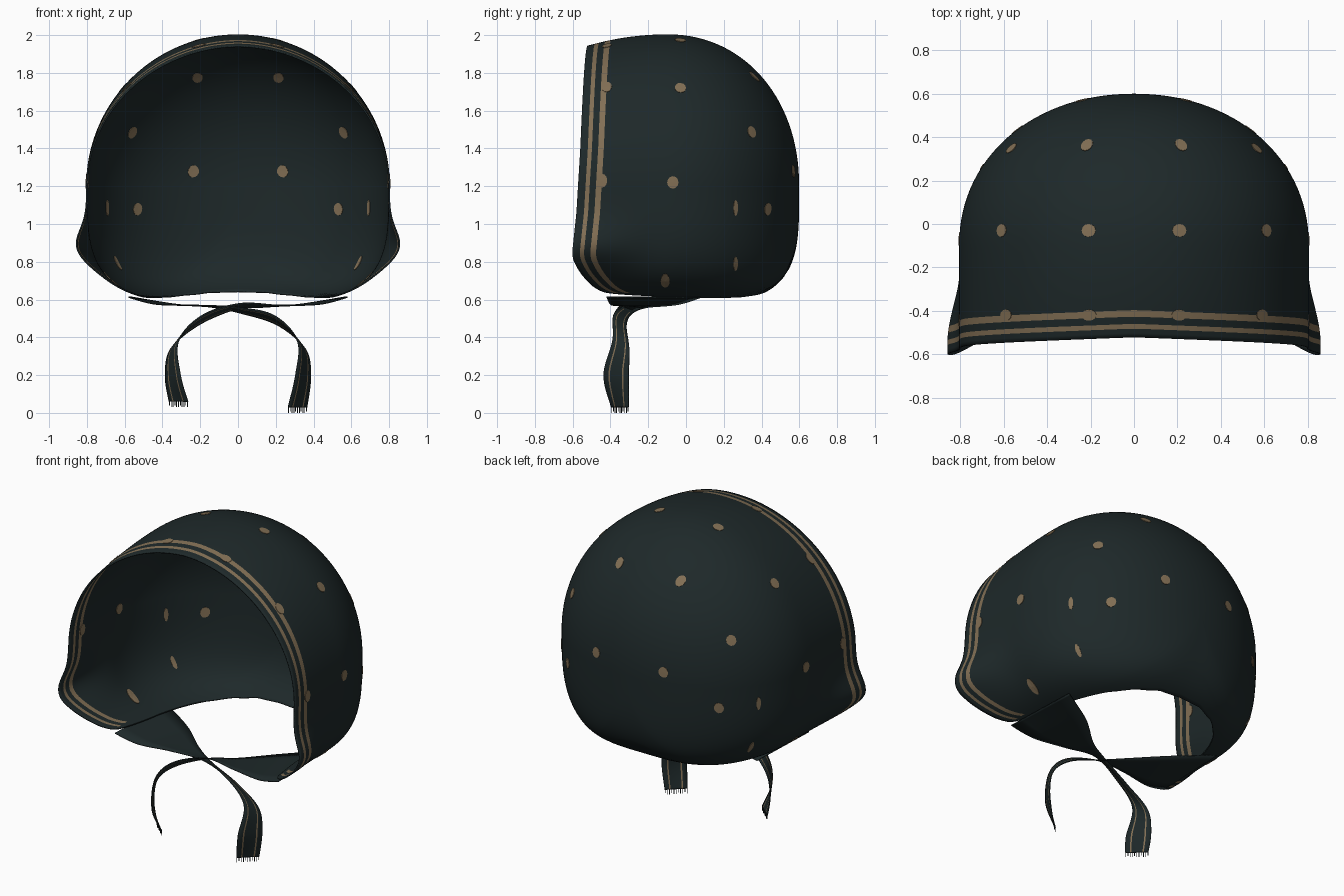
import bpy, bmesh, math
from mathutils import Vector

cube = bpy.data.objects.get("Cube")
if cube:
    bpy.data.objects.remove(cube, do_unlink=True)


def material(name, color):
    m = bpy.data.materials.new(name)
    m.use_nodes = True
    m.diffuse_color = (*color, 1)
    m.node_tree.nodes["Principled BSDF"].inputs["Base Color"].default_value = (*color, 1)
    return m


CLOTH = material("dark teal cloth", (0.0128, 0.0215, 0.0225))
GOLD = material("dull gold print", (0.225, 0.16, 0.09))

CENTER_Z, WIDTH, DOWN, SQUARE = 1.2, 0.8, 0.62, 3.6
MID_Y, DEPTH = -0.1, 0.695


def smooth(t):
    t = min(1.0, max(0.0, t))
    return t * t * (3 - 2 * t)


def a_of(y):
    t = (y - MID_Y) / DEPTH
    return t if t < 0 else math.asin(min(t, 1))


def taper(th, a):
    """Shrink of the section's width and height towards the back."""
    if a <= 0:
        return 1, 1
    t = math.sin(a)
    p = 2.1 + 1.7 * smooth(-math.cos(th) * 1.3)
    return max(0.0, 1 - t ** 2.1) ** 0.48, max(0.0, 1 - t ** p) ** (1 / p)


def shell_point(th, a):
    """Hood surface: th turns about the front-back axis, a runs front to back."""
    s, c = math.sin(th), math.cos(th)
    y = MID_Y + DEPTH * (a if a < 0 else math.sin(a))
    fx, fz = taper(th, a)
    if c >= 0:
        r = WIDTH
        fz *= 1 - 0.075 * (min(0, y - MID_Y) / 0.42) ** 2
    else:
        r = (abs(s / WIDTH) ** SQUARE + abs(c / DOWN) ** SQUARE) ** (-1 / SQUARE)
    x, z = r * s * fx, r * c * fz + CENTER_Z
    # Cheek flare beside the face opening
    flare = 0.075 * math.exp(-((z - 0.87) / 0.13) ** 2) * smooth((-0.15 - y) / 0.4)
    return Vector((x + math.copysign(flare, s) * min(1, abs(x) / 0.5), y, z))


# Front edge: angle from the crown against depth, ending at the nape
RIM = [(0, -0.52), (75, -0.56), (100, -0.58), (116, -0.605), (122, -0.565), (131, -0.48),
       (136, -0.4), (138.5, -0.1), (141, 0.2), (148, 0.35), (160, 0.41), (180, 0.42)]


def rim_raw(deg):
    deg = abs(deg)
    if deg > 180:
        deg = 360 - deg
    for (d0, y0), (d1, y1) in zip(RIM, RIM[1:]):
        if deg <= d1:
            return y0 + (y1 - y0) * (deg - d0) / (d1 - d0)
    return RIM[-1][1]


def rim_y(deg):
    return sum(rim_raw(deg + k) for k in (-2, -1, 0, 1, 2)) / 5


def finish(name, bm, thickness, soft=True):
    bmesh.ops.recalc_face_normals(bm, faces=bm.faces)
    me = bpy.data.meshes.new(name)
    bm.to_mesh(me)
    bm.free()
    me.materials.append(CLOTH)
    me.materials.append(GOLD)
    ob = bpy.data.objects.new(name, me)
    bpy.context.collection.objects.link(ob)
    for p in me.polygons:
        p.use_smooth = soft
    mod = ob.modifiers.new("cloth thickness", "SOLIDIFY")
    mod.thickness = thickness
    mod.offset = 0


# Hood shell with two printed bands behind the face edge
N, M = 480, 40
HEM = [0, 0.02, 0.04, 0.062, 0.095, 0.125]
bm = bmesh.new()
rows = []
for i in range(N):
    deg = -180 + 360 * i / N
    y0 = rim_y(deg)
    start = a_of(y0 + HEM[-1])
    params = [a_of(y0 + h) for h in HEM]
    params += [start + (math.pi / 2 - start) * j / M for j in range(1, M + 1)]
    rows.append([bm.verts.new(shell_point(math.radians(deg), a)) for a in params])
for i in range(N):
    r, q = rows[i], rows[(i + 1) % N]
    on_band = abs(-180 + 360 * (i + 0.5) / N) < 134
    for j in range(len(r) - 1):
        face = bm.faces.new((r[j], q[j], q[j + 1], r[j + 1]))
        face.material_index = int(on_band and j in (2, 4))
bmesh.ops.remove_doubles(bm, verts=bm.verts, dist=0.0005)
finish("hood_shell", bm, 0.008)

# Printed dots on both sides of the cloth: position, with size around and along the hood
ROUND, DEEP, BUMP = (0.033, 0.03), (0.028, 0.037), (0.036, 0.026)
LONG, THIN = (0.055, 0.024), (0.042, 0.014)
DOTS = [((0.22, 0.36, 1.79), DEEP), ((0.59, 0.345, 1.5), ROUND), ((0.195, 0.565, 1.265), ROUND),
        ((0.48, 0.43, 1.09), ROUND), ((0.21, -0.03, 1.98), ROUND), ((0.62, -0.03, 1.73), ROUND),
        ((0.8, -0.07, 1.22), ROUND), ((0.2, -0.418, 1.95), BUMP), ((0.57, -0.418, 1.73), BUMP),
        ((0.78, -0.443, 1.23), BUMP), ((0.69, -0.11, 0.69), LONG), ((0.67, 0.26, 0.77), THIN),
        ((0.73, 0.26, 1.08), THIN)]
bm = bmesh.new()
for (x, y, z), (around, along) in DOTS:
    h, a = z - CENTER_Z, a_of(y)
    fx, fz = taper(math.atan2(x, h), a)
    th = math.atan2(x / fx, h / fz)
    for side in (-1, 1):
        e = 0.01
        du = (shell_point(side * th + e, a) - shell_point(side * th - e, a)).length / (2 * e)
        dv = (shell_point(side * th, a + e) - shell_point(side * th, a - e)).length / (2 * e)
        mid = bm.verts.new(shell_point(side * th, a))
        ring = []
        for k in range(12):
            t = math.tau * k / 12
            ring.append(bm.verts.new(shell_point(
                side * th + around * math.cos(t) / du, a + along * math.sin(t) / dv)))
        for k in range(12):
            bm.faces.new((mid, ring[k], ring[(k + 1) % 12])).material_index = 1
finish("printed_dots", bm, 0.014, soft=False)


def spline(points, t):
    i = min(int(t), len(points) - 2)
    u = t - i
    p = [points[max(0, min(len(points) - 1, i + k))] for k in (-1, 0, 1, 2)]
    return 0.5 * (2 * p[1] + (p[2] - p[0]) * u + (2 * p[0] - 5 * p[1] + 4 * p[2] - p[3]) * u ** 2
                  + (3 * p[1] - p[0] - 3 * p[2] + p[3]) * u ** 3)


# Chin flaps narrowing into crossed ties: centre and half-width at each station
STATIONS = [((0.57, -0.17, 0.612), (0.01, -0.25, 0)), ((0.38, -0.22, 0.575), (0.05, -0.18, 0)),
            ((0.18, -0.28, 0.565), (0.04, -0.08, 0.005)), ((0, -0.31, 0.552), (0.01, -0.03, 0.015)),
            ((-0.2, -0.35, 0.49), (0.01, -0.035, 0.026)), ((-0.335, -0.345, 0.36), (0.02, -0.045, 0.02)),
            ((-0.345, -0.37, 0.2), (0.04, -0.066, 0)), ((-0.315, -0.35, 0.06), (0.05, -0.045, 0))]
ACROSS = [0, 0.2, 0.26, 0.5, 0.74, 0.8, 1]
STEPS = 10


def make_tie(name, side, lift, drop):
    last = len(STATIONS) - 1
    mids = [Vector((side * c[0], c[1], c[2] + lift * (i == 3) - drop * (i == last)))
            for i, (c, w) in enumerate(STATIONS)]
    halves = [Vector((side * w[0], w[1], w[2])) for c, w in STATIONS]
    bm = bmesh.new()
    rows = []
    for k in range(last * STEPS + 1):
        c, w = spline(mids, k / STEPS), spline(halves, k / STEPS)
        rows.append([bm.verts.new(c + w * (2 * f - 1)) for f in ACROSS])
    for k, (r, q) in enumerate(zip(rows, rows[1:])):
        for j in range(len(ACROSS) - 1):
            face = bm.faces.new((r[j], r[j + 1], q[j + 1], q[j]))
            face.material_index = int(k > 3 * STEPS and j in (1, 4))
    finish(name, bm, 0.006)
    # Loose threads at the cut end
    bm = bmesh.new()
    for k in range(11):
        top = mids[-1] + halves[-1] * (k / 5 - 1) * 0.96
        along = halves[-1].normalized() * 0.002
        down = Vector((0, 0, -0.03 if k % 3 else -0.022))
        corners = (top - along, top + along, top + along + down, top - along + down)
        bm.faces.new([bm.verts.new(v) for v in corners])
    finish(name + "_fringe", bm, 0.003)


make_tie("right_tie", 1, 0.012, 0)
make_tie("left_tie", -1, -0.008, 0.03)
